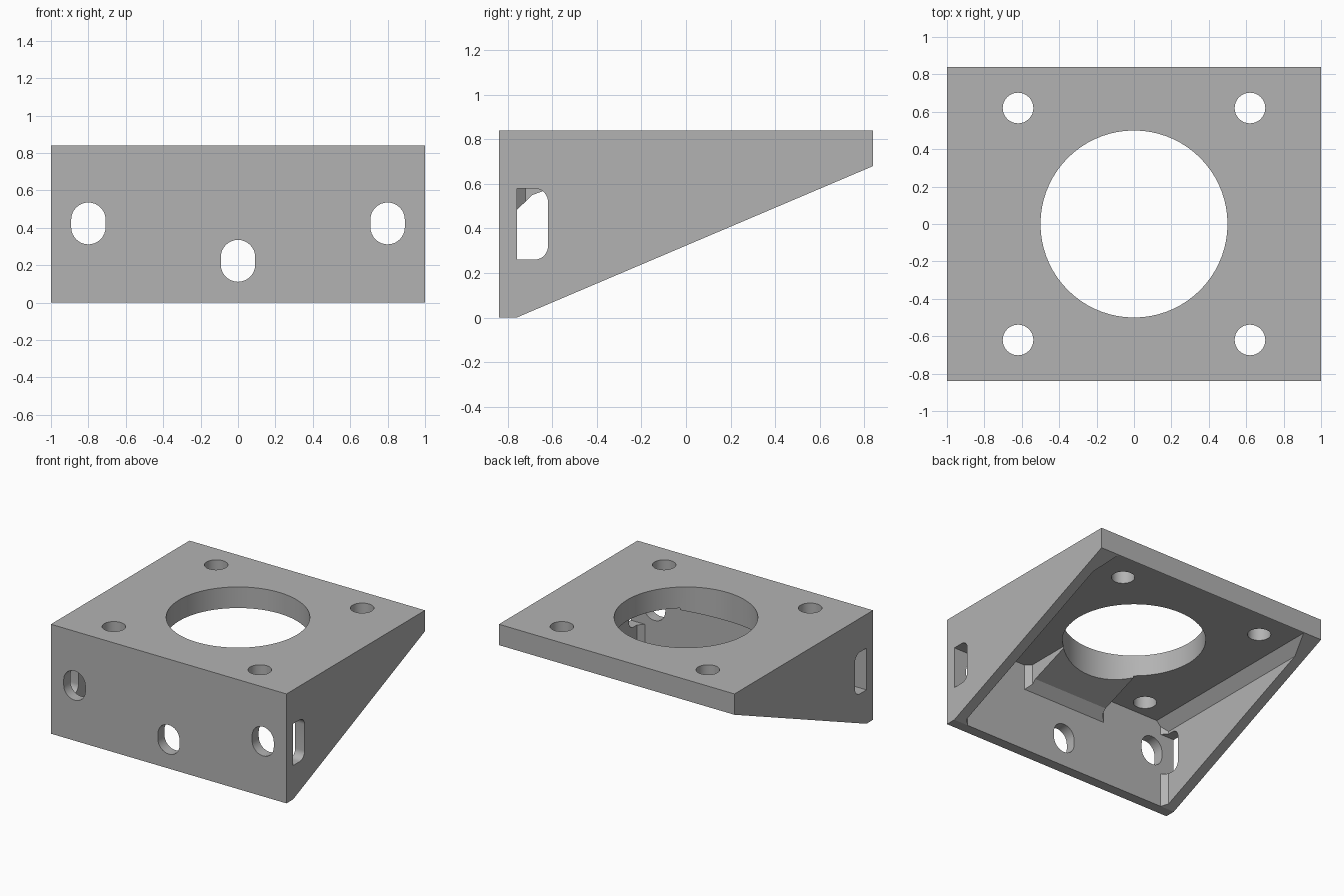
import bpy, bmesh
from math import cos, sin, pi, radians
from mathutils import Vector

cube = bpy.data.objects.get("Cube")
if cube:
    bpy.data.objects.remove(cube, do_unlink=True)

grey = bpy.data.materials.new("mid_grey")
grey.use_nodes = True
grey.diffuse_color = (0.45, 0.45, 0.45, 1)
grey.node_tree.nodes["Principled BSDF"].inputs["Base Color"].default_value = (0.45, 0.45, 0.45, 1)


def prism(name, outline, axis, lo, hi):
    """Extrude a 2D outline along an axis; outline holds the other two axes in order."""
    bm = bmesh.new()
    verts = []
    for a, b in outline:
        co = [a, b]
        co.insert(axis, lo)
        verts.append(bm.verts.new(co))
    face = bm.faces.new(verts)
    new = bmesh.ops.extrude_face_region(bm, geom=[face])["geom"]
    shift = Vector((0, 0, 0))
    shift[axis] = hi - lo
    bmesh.ops.translate(bm, vec=shift, verts=[v for v in new if isinstance(v, bmesh.types.BMVert)])
    bmesh.ops.recalc_face_normals(bm, faces=bm.faces)
    mesh = bpy.data.meshes.new(name)
    bm.to_mesh(mesh)
    bm.free()
    mesh.materials.append(grey)
    obj = bpy.data.objects.new(name, mesh)
    bpy.context.collection.objects.link(obj)
    return obj


def combine(target, tool, operation):
    """Apply a boolean and discard the tool."""
    mod = target.modifiers.new("combine", 'BOOLEAN')
    mod.operation = operation
    mod.solver = 'EXACT'
    mod.object = tool
    bpy.context.view_layer.objects.active = target
    bpy.ops.object.modifier_apply(modifier=mod.name)
    bpy.data.objects.remove(tool, do_unlink=True)


def arc(cx, cy, r, start, end, n):
    return [(cx + r * cos(radians(start + (end - start) * i / n)),
             cy + r * sin(radians(start + (end - start) * i / n))) for i in range(n + 1)]


def circle(cx, cy, r, n):
    return arc(cx, cy, r, 0, 360, n)[:-1]


# Wedge-sided outer body
bracket = prism("mounting_bracket",
                [(-.84, 0), (-.76, 0), (.84, .68), (.84, .84), (-.84, .84)], 0, -1, 1)

# Hollow under the plate: chamfered along the side walls and in the front corners
hollow = prism("hollow", [(-.92, -.2), (.92, -.2), (.92, .6), (.845, .678),
                          (-.845, .678), (-.92, .6)], 1, -.76, 1)
plan = prism("hollow_plan", [(-.88, -.76), (.88, -.76), (.92, -.72), (.92, 1),
                             (-.92, 1), (-.92, -.72)], 2, -.3, .8)
combine(hollow, plan, 'INTERSECT')
combine(bracket, hollow, 'DIFFERENCE')

# Thickened ramp behind the front wall, flared where it meets the wall
ramp = prism("ramp", [(-.8, .445), (-.69, .55), (-.34, .68), (-.34, .7), (-.8, .7)], 0, -.5, .5)
flare = prism("ramp_plan", [(-.36, -.8), (.36, -.8), (.36, -.76), (.32, -.72), (.32, -.2),
                            (-.32, -.2), (-.32, -.72), (-.36, -.76)], 2, .3, .8)
combine(ramp, flare, 'INTERSECT')
combine(bracket, ramp, 'UNION')

# Large centre opening and four bolt holes in the plate
combine(bracket, prism("opening", circle(0, 0, .5, 72), 2, .3, 1), 'DIFFERENCE')
for x in (-.62, .62):
    for y in (-.62, .62):
        combine(bracket, prism("bolt_hole", circle(x, y, .082, 32), 2, .62, 1), 'DIFFERENCE')

# Three upright slots in the front wall
for x, z in ((-.8, .423), (.8, .423), (0, .223)):
    slot = arc(x, z + .02, .092, 0, 180, 16) + arc(x, z - .02, .092, 180, 360, 16)
    combine(bracket, prism("front_slot", slot, 1, -1, -.7), 'DIFFERENCE')

# One slot in each side wall, rounded on its rear edge
side = [(-.76, .26)] + arc(-.68, .32, .06, 270, 360, 8) + arc(-.68, .52, .06, 0, 90, 8) + [(-.76, .58)]
for lo, hi in ((-1.1, -.86), (.86, 1.1)):
    combine(bracket, prism("side_slot", side, 0, lo, hi), 'DIFFERENCE')

# Smooth the round walls, keep every other edge crisp
bpy.ops.object.select_all(action='DESELECT')
bracket.select_set(True)
bpy.context.view_layer.objects.active = bracket
bpy.ops.object.shade_smooth_by_angle(angle=radians(20))
